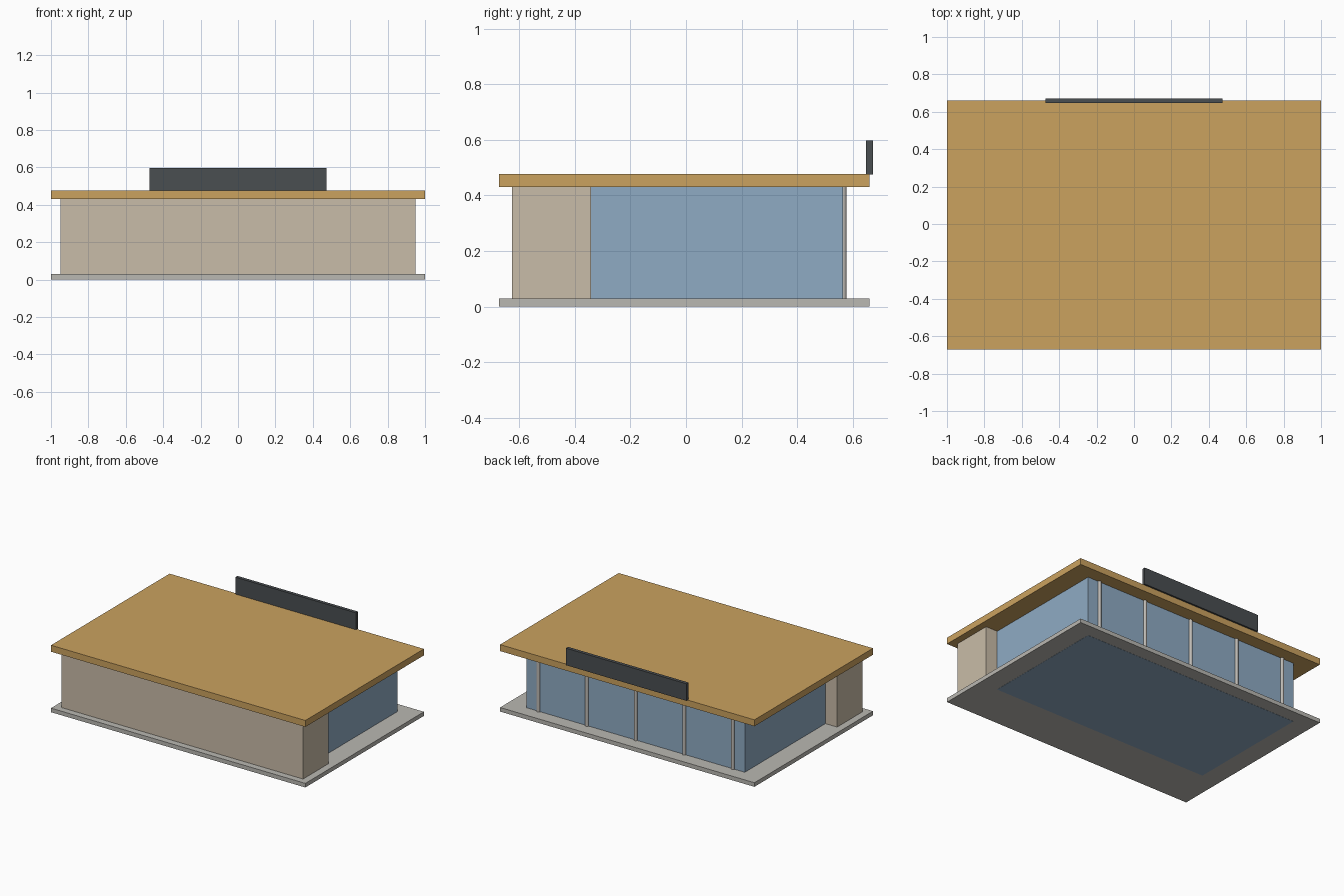
import bpy

if "Cube" in bpy.data.objects:
    bpy.data.objects.remove(bpy.data.objects["Cube"])


def material(name, srgb):
    lin = [((c / 255 + 0.055) / 1.055) ** 2.4 for c in srgb]
    m = bpy.data.materials.new(name)
    m.diffuse_color = (*lin, 1)
    m.use_nodes = True
    m.node_tree.nodes["Principled BSDF"].inputs["Base Color"].default_value = m.diffuse_color
    return m


concrete = material("pale concrete", (186, 184, 178))
plaster = material("beige plaster", (201, 188, 168))
glass = material("blue glass", (143, 171, 196))
timber = material("tan timber", (203, 162, 95))
dark = material("charcoal", (74, 78, 81))
steel = material("steel", (190, 186, 180))


def box(name, mat, x, y, z):
    """Box symmetric about x = 0; x is the half width, y and z are ranges."""
    bpy.ops.mesh.primitive_cube_add(
        size=1, location=(0, (y[0] + y[1]) / 2, (z[0] + z[1]) / 2))
    ob = bpy.context.object
    ob.name = name
    ob.scale = (2 * x, y[1] - y[0], z[1] - z[0])
    bpy.ops.object.transform_apply(location=False, rotation=False, scale=True)
    ob.data.materials.append(mat)
    return ob


# Floor slab, with the glass volume just showing through its underside
box("floor_slab", concrete, 1.0, (-0.672, 0.66), (0.001, 0.03))
box("front_block", plaster, 0.95, (-0.626, -0.341), (0.003, 0.432))
box("glass_hall", glass, 0.858, (-0.341, 0.565), (0.0, 0.432))

# Overhanging roof and the sign board on its back edge
box("roof", timber, 1.0, (-0.672, 0.66), (0.431, 0.477))
box("sign_board", dark, 0.474, (0.648, 0.672), (0.476, 0.597))

# Round posts half sunk into the back glazing
for i in range(5):
    bpy.ops.mesh.primitive_cylinder_add(
        vertices=24, radius=0.0125, depth=0.422,
        location=((i - 2) * 0.382, 0.565, 0.221))
    post = bpy.context.object
    post.name = f"back_post_{i + 1}"
    post.data.materials.append(steel)
    bpy.ops.object.shade_smooth_by_angle()
